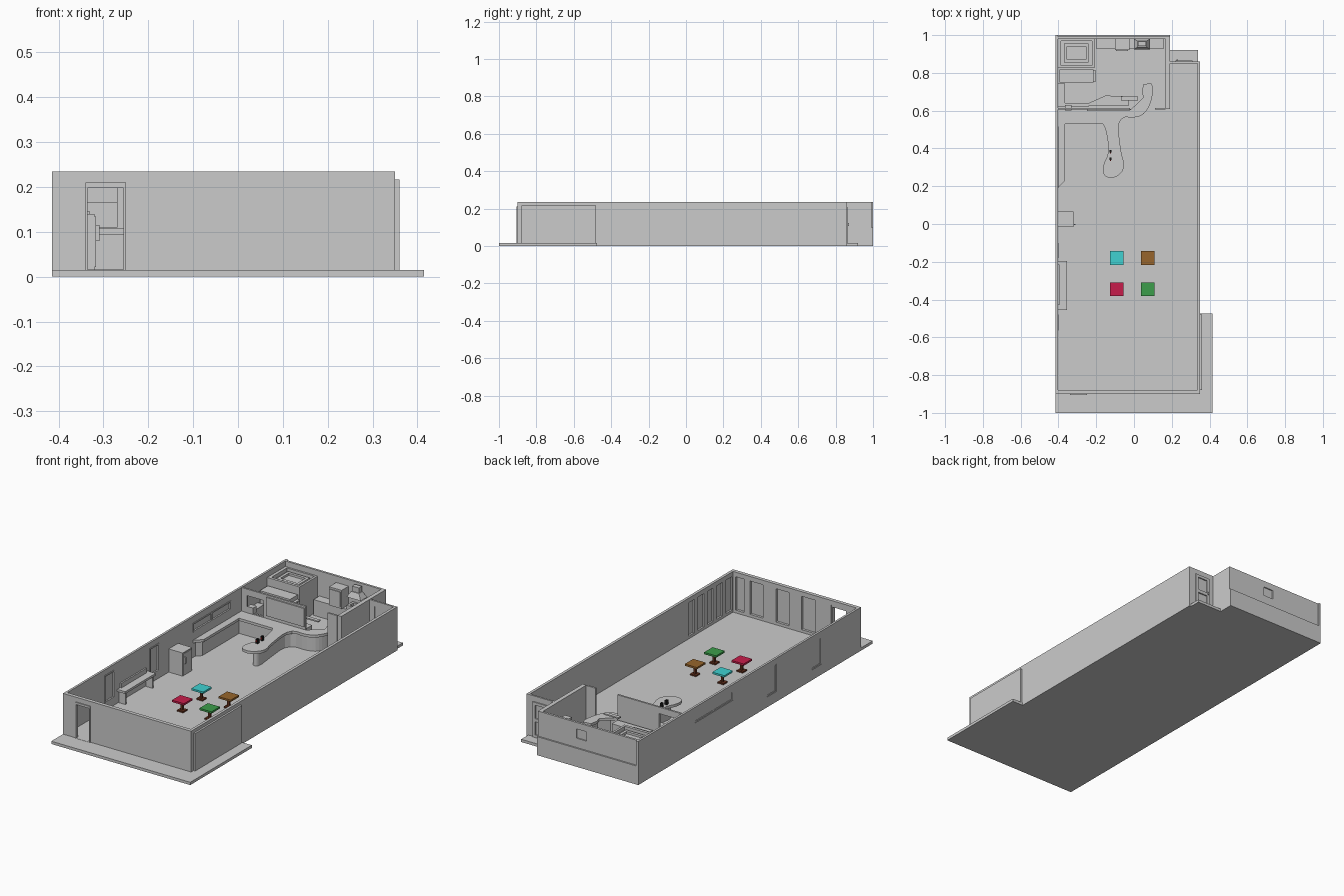
import bpy, bmesh, math
from mathutils import Matrix

if "Cube" in bpy.data.objects:
    bpy.data.objects.remove(bpy.data.objects["Cube"])

H = 0.235      # wall top
F = 0.015      # floor level


def material(name, rgb):
    m = bpy.data.materials.new(name)
    m.diffuse_color = (*rgb, 1)
    m.use_nodes = True
    m.node_tree.nodes["Principled BSDF"].inputs["Base Color"].default_value = m.diffuse_color
    return m


def finish(name, mesh, mat=None):
    mesh.name = name
    ob = bpy.data.objects.new(name, mesh)
    bpy.context.collection.objects.link(ob)
    if mat:
        mesh.materials.clear()
        mesh.materials.append(mat)
    return ob


def box(name, x0, x1, y0, y1, z0, z1, mat=None, taper=1.0):
    bm = bmesh.new()
    bmesh.ops.create_cube(bm, size=1)
    for v in bm.verts:
        k = taper if v.co.z > 0 else 1.0
        v.co = ((x0 + x1) / 2 + v.co.x * k * (x1 - x0),
                (y0 + y1) / 2 + v.co.y * k * (y1 - y0),
                z1 if v.co.z > 0 else z0)
    me = bpy.data.meshes.new(name)
    bm.to_mesh(me)
    bm.free()
    return finish(name, me, mat)


def plate(name, loops, d0, d1, plane="XY", mat=None):
    """Filled outline with holes, extruded from d0 to d1 across its plane."""
    cu = bpy.data.curves.new(name, "CURVE")
    cu.dimensions, cu.fill_mode = "2D", "BOTH"
    cu.extrude = (d1 - d0) / 2
    for pts in loops:
        sp = cu.splines.new("POLY")
        sp.points.add(len(pts) - 1)
        for p, (u, v) in zip(sp.points, pts):
            p.co = (u, v, 0, 1)
        sp.use_cyclic_u = True
    tmp = bpy.data.objects.new("tmp", cu)
    bpy.context.collection.objects.link(tmp)
    dg = bpy.context.evaluated_depsgraph_get()
    me = bpy.data.meshes.new_from_object(tmp.evaluated_get(dg))
    bpy.data.objects.remove(tmp)
    bpy.data.curves.remove(cu)
    mid = (d0 + d1) / 2
    me.transform({
        "XY": Matrix.Translation((0, 0, mid)),
        "XZ": Matrix.Translation((0, mid, 0)) @ Matrix.Rotation(math.pi / 2, 4, "X"),
        "YZ": Matrix.Translation((mid, 0, 0)) @ Matrix(((0, 0, 1, 0), (1, 0, 0, 0), (0, 1, 0, 0), (0, 0, 0, 1))),
    }[plane])
    bm = bmesh.new()
    bm.from_mesh(me)
    bmesh.ops.remove_doubles(bm, verts=bm.verts, dist=1e-5)
    bmesh.ops.recalc_face_normals(bm, faces=bm.faces)
    for f in bm.faces:
        f.smooth = False
    bm.to_mesh(me)
    bm.free()
    return finish(name, me, mat)


def rect(u0, u1, v0, v1):
    return [(u0, v0), (u1, v0), (u1, v1), (u0, v1)]


def rounded(pts, n=2):
    for _ in range(n):
        out = [pts[0]]
        for (a, b), (c, d) in zip(pts, pts[1:]):
            out += [(.75 * a + .25 * c, .75 * b + .25 * d), (.25 * a + .75 * c, .25 * b + .75 * d)]
        pts = out + [pts[-1]]
    return pts


# Floor slab with front, side and back porches
plate("floor_slab", [[(-.415, -1), (.415, -1), (.415, -.475), (.35, -.475), (.35, .86), (.34, .86),
                      (.34, .92), (.19, .92), (.19, 1), (-.415, 1)]], 0, F)

# Front wall: outer sheet, door opening, recessed panels inside
door = rect(-.34, -.25, F, .21)
plate("front_wall", [rect(-.415, .35, F, H), door], -.9, -.893, "XZ")
bays = [rect(x, x + .08, .03, .21) for x in (-.155, 0, .155)] + [rect(.27, .32, .03, .21)]
plate("front_wall_lining", [rect(-.405, .335, F, H), door] + bays, -.893, -.88, "XZ")
plate("front_door_frame", [rect(-.34, -.25, F, .21), rect(-.335, -.255, F + .001, .198)], -.905, -.885, "XZ")

# Right wall with panel bays and outer window sheet
plate("right_wall", [rect(-.9, .86, F, H)], .344, .35, "YZ")
plate("right_wall_lining", [rect(-.893, .86, F, H)] + [rect(y, y + .05, .03, .21)
      for y in (-.87, -.79, -.71, -.63, -.55)], .335, .344, "YZ")
box("side_window_panel", .35, .36, -.88, -.48, F, .217)

# Left wall with two tall windows and one wide window
wins = [(-.565, -.48, .055, .205), (-.18, -.1, .055, .205), (.19, .515, .15, .2)]
plate("left_wall", [rect(-.9, 1, F, H)] + [rect(*w) for w in wins], -.415, -.403, "YZ")
for a, b, c, d in wins:
    plate("window_frame", [rect(a, b, c, d), rect(a + .007, b - .007, c + .007, d - .007)], -.413, -.400, "YZ")
    box("window_pane", -.410, -.408, a, b, c, d)
box("wide_window_bar", -.412, -.401, .348, .356, .15, .2)

# Back walls, thicker along the lower half
notch = rect(-.1, -.04, .15, .2)
plate("back_wall", [rect(-.415, .19, F, H), notch], .98, .992, "XZ")
box("back_wall_vent", -.1, -.04, .983, .986, .15, .2)
box("back_wall_plinth", -.415, .19, .985, 1, 0, .1)
box("kitchen_side_wall", .168, .19, .61, .985, F, H)
plate("rear_wall", [rect(.19, .345, F, H), rect(.22, .31, F + .001, .205)], .85, .86, "XZ")

# Rear door with two panels and a knob
plate("rear_door", [rect(.22, .31, F, .205), rect(.235, .295, .03, .1), rect(.235, .295, .118, .19)], .853, .866, "XZ")
box("rear_door_core", .22, .31, .855, .859, F, .205)
box("rear_door_knob", .226, .233, .866, .872, .108, .122)

# Kitchen front partition with serving hatch and menu board
plate("kitchen_partition", [rect(-.405, -.02, F, H), rect(-.37, -.27, .11, .2)], .605, .615, "XZ")
box("kitchen_partition_stub", .11, .168, .605, .615, F, H)
box("menu_board", -.25, -.025, .598, .605, .125, .225)
box("hatch_box", -.365, -.33, .6, .63, .11, .145)

# Bar counter: wall run, rounded bar end and curved return into the kitchen
bar = rounded([(-.165, .53), (-.148, .5), (-.13, .38), (-.17, .3), (-.155, .245), (-.09, .245),
               (-.045, .3), (-.07, .38), (-.09, .57), (.03, .56), (.085, .62), (.105, .72), (.09, .745)])
plate("bar_top", [[(-.403, .19), (-.365, .23), (-.365, .53)] + bar +
                  [(.05, .74), (.042, .7), (.05, .67), (.02, .64), (-.02, .605), (-.403, .605)]], .094, .108)
base = rounded([(-.13, .5), (-.115, .38), (-.125, .3), (-.1, .28), (-.08, .3), (-.09, .38), (-.11, .58),
                (.03, .575), (.075, .625), (.095, .72), (.085, .735)])
plate("bar_base", [[(-.4, .21), (-.378, .235), (-.378, .55), (-.155, .55)] + base +
                   [(.06, .735), (.055, .7), (.06, .67), (.02, .615), (-.13, .59), (-.4, .59)]], F, .094)

# Taps on the bar
black = material("black", (.01, .01, .01))
red = material("tap_red", (.6, .02, .02))
for y in (.345, .385):
    box("tap_body", -.131, -.119, y - .007, y + .007, .108, .132, black)
    box("tap_handle", -.128, -.122, y - .012, y - .007, .118, .126, red)

# Cabinet by the left wall
box("cabinet", -.403, -.32, -.015, .065, F, .14)
box("cabinet_door", -.32, -.317, -.012, .062, .022, .134)
box("cabinet_handle", -.317, -.309, -.006, 0, .08, .115)

# Wall bench under the window
box("bench_top", -.403, -.355, -.455, -.195, .078, .09)
for y in (-.445, -.215):
    box("bench_leg", -.4, -.36, y, y + .01, F, .078)
box("bench_back", -.403, -.395, -.43, -.215, .09, .115)

# Four coloured pedestal tables
wood = material("table_leg_brown", (.13, .03, .012))
for name, x, y, rgb in (("cyan", -.092, -.18, (.05, .64, .64)), ("brown", .072, -.18, (.31, .13, .025)),
                        ("red", -.092, -.345, (.57, .012, .07)), ("green", .072, -.345, (.045, .34, .07))):
    box(name + "_table_top", x - .036, x + .036, y - .036, y + .036, .067, .077, material(name, rgb))
    box(name + "_table_post", x - .006, x + .006, y - .006, y + .006, .02, .067, wood)
    box(name + "_table_foot", x - .018, x + .018, y - .018, y + .018, F, .022, wood)

# Cold room with recessed roof, and its neighbouring store box
plate("cold_room_walls", [rect(-.403, -.21, .825, .98), rect(-.387, -.222, .84, .97)], F, .205)
box("cold_room_roof", -.39, -.22, .838, .972, .165, .185)
plate("cold_room_roof_rim", [rect(-.37, -.24, .855, .955), rect(-.355, -.255, .87, .94)], .185, .197)
box("store_box", -.395, -.215, .75, .818, F, .165)
for i in range(4):
    z = .03 + i * .035
    box("store_shelf", -.215, -.2, .755, .813, z, z + .008)

# Kitchen worktops along the partition and left wall
box("left_worktop", -.403, -.365, .62, .745, F, .1)
box("front_worktop", -.365, -.24, .62, .64, F, .1)
plate("prep_counter", [[(-.24, .625), (-.03, .625), (-.03, .675), (-.15, .68), (-.24, .64)]], F, .105)
box("prep_shelf", -.07, .02, .655, .675, .14, .147)

# Back worktop with cooker, hood, tall unit and basin
box("back_worktop", -.2, .16, .93, .98, F, .1)
box("tall_unit", -.1, -.025, .92, .98, .1, .2)
box("tall_unit_door", -.094, -.031, .916, .92, .11, .19)
plate("basin_rim", [rect(0, .085, .925, .978), rect(.012, .073, .935, .968)], .1, .125)
box("hood", 0, .085, .925, .98, .17, .2, taper=.55)
box("hood_duct", .022, .063, .942, .967, .2, .228)
